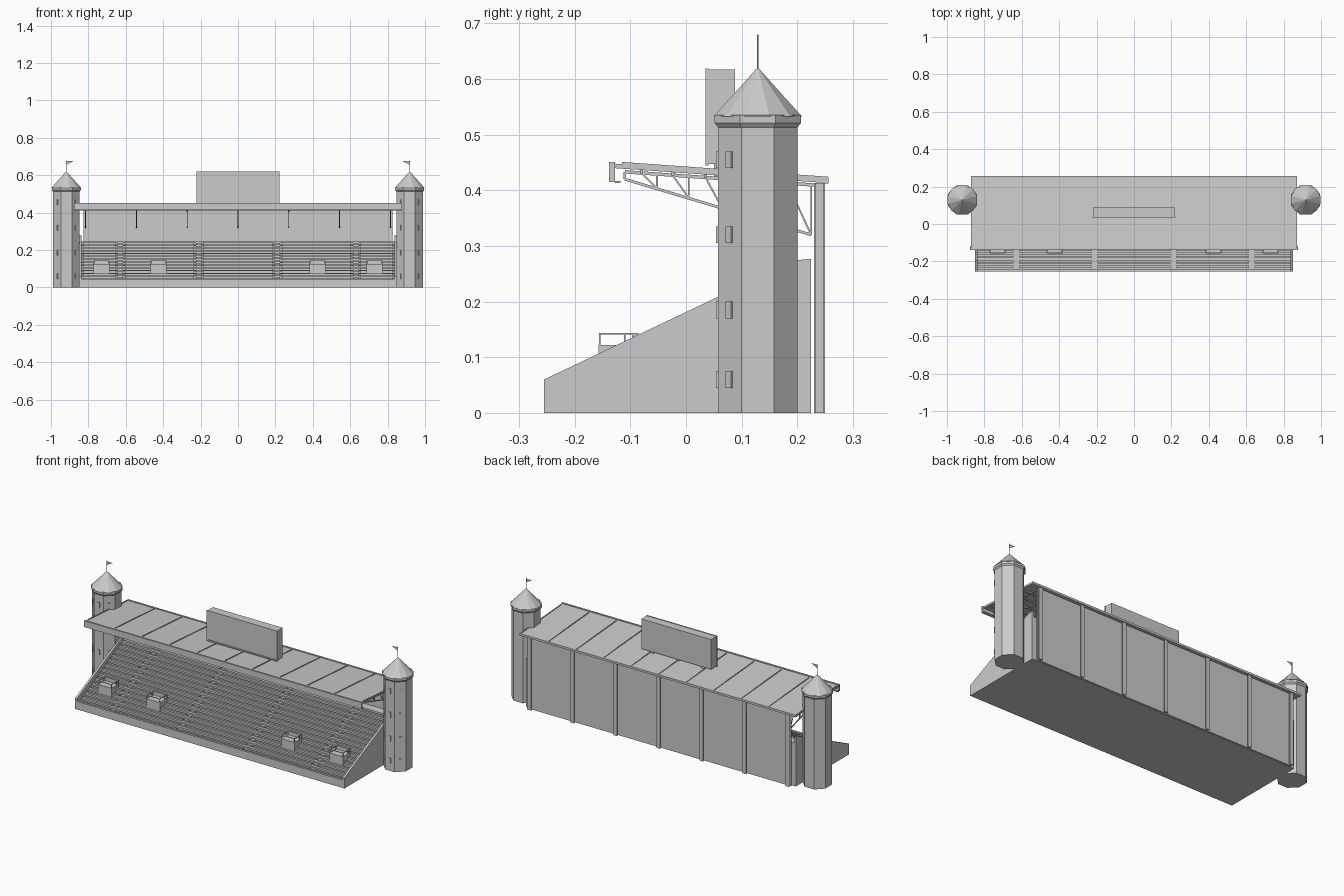
import bpy
import bmesh
from math import pi, sin, cos, atan2
from mathutils import Matrix, Vector

if "Cube" in bpy.data.objects:
    bpy.data.objects.remove(bpy.data.objects["Cube"], do_unlink=True)

GREY = (0.6, 0.6, 0.6, 1)
mat = bpy.data.materials.new("light_grey")
mat.use_nodes = True
mat.diffuse_color = GREY
mat.node_tree.nodes["Principled BSDF"].inputs["Base Color"].default_value = GREY


def finish(name, bm):
    bmesh.ops.recalc_face_normals(bm, faces=bm.faces)
    me = bpy.data.meshes.new(name)
    bm.to_mesh(me)
    bm.free()
    me.materials.append(mat)
    ob = bpy.data.objects.new(name, me)
    bpy.context.collection.objects.link(ob)
    return ob


def box(bm, x0, x1, y0, y1, z0, z1, frame=Matrix()):
    m = Matrix.Translation(((x0 + x1) / 2, (y0 + y1) / 2, (z0 + z1) / 2))
    size = Matrix.Diagonal((x1 - x0, y1 - y0, z1 - z0, 1))
    bmesh.ops.create_cube(bm, size=1, matrix=frame @ m @ size)


def prism(bm, pts, x0, x1):
    """Extrude a (y, z) outline along x."""
    face = bm.faces.new([bm.verts.new((x0, y, z)) for y, z in pts])
    new = bmesh.ops.extrude_face_region(bm, geom=[face])["geom"]
    verts = [v for v in new if isinstance(v, bmesh.types.BMVert)]
    bmesh.ops.translate(bm, verts=verts, vec=(x1 - x0, 0, 0))


def bar(bm, x, a, b, t):
    """Square bar in the plane of x between two (y, z) points."""
    d = Vector(b) - Vector(a)
    frame = Matrix.Translation((x, a[0], a[1])) @ Matrix.Rotation(atan2(d.y, d.x), 4, "X")
    box(bm, -t / 2, t / 2, 0, d.length, -t / 2, t / 2, frame)


# Stepped terrace
ROWS, DEPTH, RISE, Y0, Z0 = 14, 0.03, 0.0152, -0.243, 0.033
row_y = [Y0 + DEPTH * i for i in range(ROWS + 1)]
row_z = [Z0 + RISE * i for i in range(ROWS + 1)]
outline = [(Y0, 0)]
for y, z in zip(row_y, row_z):
    if y > Y0:
        outline.append((y, z - RISE))
    outline.append((y, z))
outline += [(0.225, row_z[-1]), (0.225, 0)]
bm = bmesh.new()
prism(bm, outline, -0.845, 0.845)
finish("terrace", bm)

# Front wall and sloping side walls
bm = bmesh.new()
box(bm, -0.85, 0.85, -0.255, -0.243, 0, 0.045)
finish("front_wall", bm)
bm = bmesh.new()
side = [(-0.255, 0), (-0.255, 0.06), (0.195, 0.274), (0.225, 0.277), (0.225, 0)]
for s in (-1, 1):
    prism(bm, side, s * 0.838, s * 0.85)
finish("side_walls", bm)

# Benches between the aisles, and half steps in the aisles
AISLES = (-0.63, -0.21, 0.21, 0.63)
edges = [-0.836]
for a in AISLES:
    edges += [a - 0.015, a + 0.015]
edges.append(0.836)
benches, steps = bmesh.new(), bmesh.new()
for y, z in zip(row_y[:-1], row_z[:-1]):
    for x0, x1 in zip(edges[::2], edges[1::2]):
        box(benches, x0, x1, y + 0.008, y + 0.02, z + 0.007, z + 0.011)
        box(benches, x0 + 0.01, x1 - 0.01, y + 0.013, y + 0.016, z, z + 0.007)
    for a in AISLES:
        box(steps, a - 0.015, a + 0.015, y + DEPTH / 2, y + DEPTH, z, z + RISE / 2)
finish("benches", benches)
finish("aisle_steps", steps)

# Entrance boxes with railings
boxes, rails = bmesh.new(), bmesh.new()
for x in (-0.73, -0.425, 0.425, 0.73):
    x0, x1 = x - 0.042, x + 0.042
    box(boxes, x0, x1, -0.157, -0.095, 0.06, 0.122)
    box(boxes, x0, x1, -0.097, -0.09, 0.09, 0.143)
    for px in (x0 + 0.002, x1 - 0.002):
        bar(rails, px, (-0.155, 0.12), (-0.155, 0.143), 0.003)
        bar(rails, px, (-0.11, 0.12), (-0.11, 0.143), 0.003)
        bar(rails, px, (-0.155, 0.142), (-0.085, 0.142), 0.003)
    box(rails, x0, x1, -0.1565, -0.1535, 0.1405, 0.1435)
finish("entrance_boxes", boxes)
finish("entrance_rails", rails)

# Back wall with seven steel columns, and a roof truss at each column
TRUSS_X = [0.2715 * i for i in range(-3, 4)]
bm = bmesh.new()
box(bm, -0.82, 0.82, 0.23, 0.236, 0, 0.413)
finish("back_wall", bm)
columns, trusses = bmesh.new(), bmesh.new()
low = [(-0.11, 0.42), (-0.052, 0.403), (0.005, 0.386), (0.065, 0.368), (0.14, 0.346), (0.225, 0.32)]
high = [(y, 0.434 - 0.07 * (y + 0.12)) for y in (-0.11, -0.08, -0.024, 0.035, 0.1, 0.182, 0.23)]
for x in TRUSS_X:
    box(columns, x - 0.012, x + 0.012, 0.23, 0.234, 0, 0.413)
    box(columns, x - 0.012, x + 0.012, 0.246, 0.25, 0, 0.413)
    box(columns, x - 0.004, x + 0.004, 0.23, 0.25, 0, 0.413)
    bar(trusses, x, high[0], high[-1], 0.006)
    bar(trusses, x, low[0], low[-1], 0.005)
    bar(trusses, x, low[0], high[0], 0.004)
    for i, p in enumerate(low[1:]):
        bar(trusses, x, p, high[i + 1], 0.003)
        bar(trusses, x, p, (p[0], 0.434 - 0.07 * (p[0] + 0.12)), 0.003)
finish("columns", columns)
finish("roof_trusses", trusses)

# Sloping roof, seams, purlins, front fascia and rear gutter
roof, seams, purlins = bmesh.new(), bmesh.new(), bmesh.new()
prism(roof, [(-0.13, 0.448), (0.255, 0.421), (0.255, 0.413), (-0.13, 0.44)], -0.872, 0.872)
for i in range(11):
    x = -0.868 + 0.1736 * i
    prism(seams, [(-0.115, 0.446), (-0.115, 0.451), (0.255, 0.4245), (0.255, 0.42)], x - 0.002, x + 0.002)
for y in (-0.08, -0.024, 0.035, 0.1, 0.165):
    z = 0.439 - 0.07 * (y + 0.12)
    box(purlins, -0.865, 0.865, y - 0.003, y + 0.003, z - 0.006, z + 0.003)
finish("roof", roof)
finish("roof_seams", seams)
finish("purlins", purlins)
bm = bmesh.new()
box(bm, -0.876, 0.876, -0.138, -0.128, 0.415, 0.451)
box(bm, -0.876, 0.876, -0.128, -0.118, 0.413, 0.417)
finish("front_fascia", bm)
bm = bmesh.new()
box(bm, -0.872, 0.872, 0.246, 0.256, 0.412, 0.424)
finish("rear_gutter", bm)

# Display board on the roof
bm = bmesh.new()
box(bm, -0.22, 0.22, 0.039, 0.088, 0.447, 0.617)
for x0, x1, z0, z1 in ((-0.222, 0.222, 0.612, 0.619), (-0.222, 0.222, 0.445, 0.452),
                       (-0.222, -0.215, 0.445, 0.619), (0.215, 0.222, 0.445, 0.619)):
    box(bm, x0, x1, 0.035, 0.04, z0, z1)
for x in (-0.16, 0, 0.16):
    box(bm, x - 0.01, x + 0.01, 0.05, 0.078, 0.425, 0.448)
finish("display_board", bm)

# Corner towers with roofs, windows and pennants
OCT = 1 / cos(pi / 8)


def drum(bm, x, r0, r1, z0, z1, sides):
    m = Matrix.Translation((x, 0.129, (z0 + z1) / 2)) @ Matrix.Rotation(pi / sides, 4, "Z")
    bmesh.ops.create_cone(bm, cap_ends=True, segments=sides, radius1=r0, radius2=r1,
                          depth=z1 - z0, matrix=m)


for label, s in (("left", 1), ("right", -1)):
    x = s * 0.918
    bm = bmesh.new()
    drum(bm, x, 0.0715 * OCT, 0.0715 * OCT, 0, 0.525, 8)
    drum(bm, x, 0.0715 * OCT, 0.0775 * OCT, 0.513, 0.521, 8)
    drum(bm, x, 0.0775 * OCT, 0.0775 * OCT, 0.521, 0.535, 8)
    finish(label + "_tower", bm)
    bm = bmesh.new()
    drum(bm, x, 0.082, 0.001, 0.533, 0.62, 12)
    finish(label + "_tower_roof", bm)
    bm = bmesh.new()
    for turn in (-pi / 4, 0, pi / 4):
        frame = Matrix.Translation((x, 0.129, 0)) @ Matrix.Rotation(turn, 4, "Z")
        for z in (0.06, 0.185, 0.32, 0.455):
            box(bm, -0.007, 0.007, -0.0755, -0.07, z - 0.015, z + 0.015, frame)
    finish(label + "_tower_windows", bm)
    bm = bmesh.new()
    drum(bm, x, 0.0018, 0.0018, 0.61, 0.68, 8)
    finish(label + "_flagpole", bm)
    bm = bmesh.new()
    tri = [bm.verts.new((x - s * dx, 0.129, z)) for dx, z in ((0, 0.677), (0.037, 0.675), (0, 0.655))]
    face = bm.faces.new(tri)
    bmesh.ops.solidify(bm, geom=[face], thickness=0.002)
    finish(label + "_pennant", bm)
